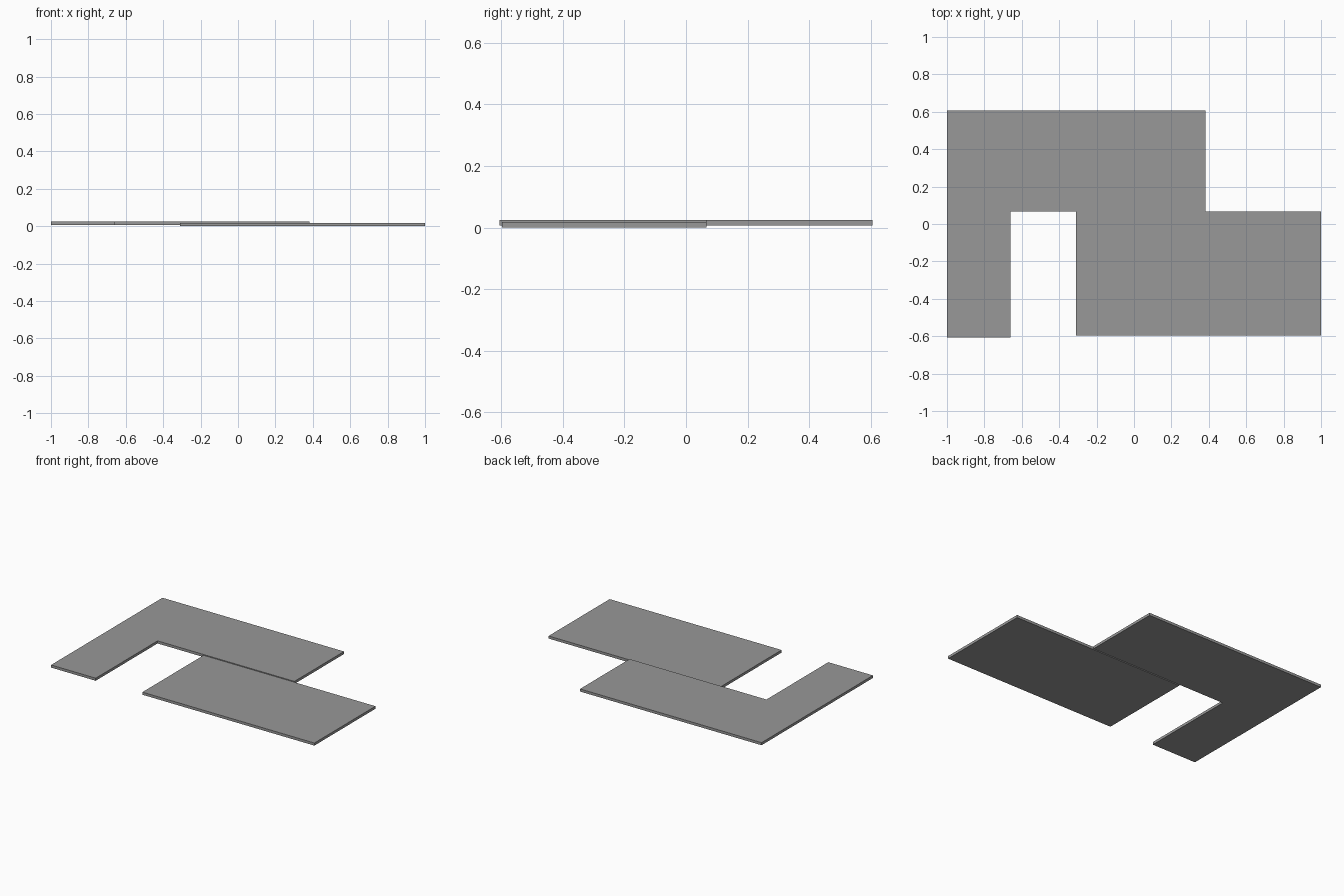
import bpy
import bmesh

if "Cube" in bpy.data.objects:
    bpy.data.objects.remove(bpy.data.objects["Cube"])

# Dark grey material shared by both slabs
grey = bpy.data.materials.new("dark_grey")
grey.diffuse_color = (0.315, 0.315, 0.315, 1)
grey.use_nodes = True
grey.node_tree.nodes["Principled BSDF"].inputs["Base Color"].default_value = grey.diffuse_color


def plate(name, outline, z0, z1):
    """Extrude a flat outline (counter-clockwise) into a closed slab."""
    bm = bmesh.new()
    base = bm.faces.new([bm.verts.new((x, y, z0)) for x, y in outline])
    ext = bmesh.ops.extrude_face_region(bm, geom=[base], use_keep_orig=True)
    top = [g for g in ext["geom"] if isinstance(g, bmesh.types.BMVert)]
    bmesh.ops.translate(bm, verts=top, vec=(0, 0, z1 - z0))
    bmesh.ops.recalc_face_normals(bm, faces=bm.faces)
    mesh = bpy.data.meshes.new(name)
    bm.to_mesh(mesh)
    bm.free()
    mesh.materials.append(grey)
    obj = bpy.data.objects.new(name, mesh)
    bpy.context.collection.objects.link(obj)
    return obj


THICK = 0.018   # slab thickness
STEP = 0.006    # height of the L-shaped slab above the lower one
SEAM = 0.067    # line where the two slabs meet

# Raised L-shaped slab
plate("l_shaped_slab",
      [(-1, -0.606), (-0.66, -0.606), (-0.66, SEAM),
       (0.383, SEAM), (0.383, 0.606), (-1, 0.606)],
      STEP, STEP + THICK)

# Lower rectangular slab
plate("rectangular_slab",
      [(-0.31, -0.597), (1, -0.597), (1, SEAM), (-0.31, SEAM)],
      0, THICK)
